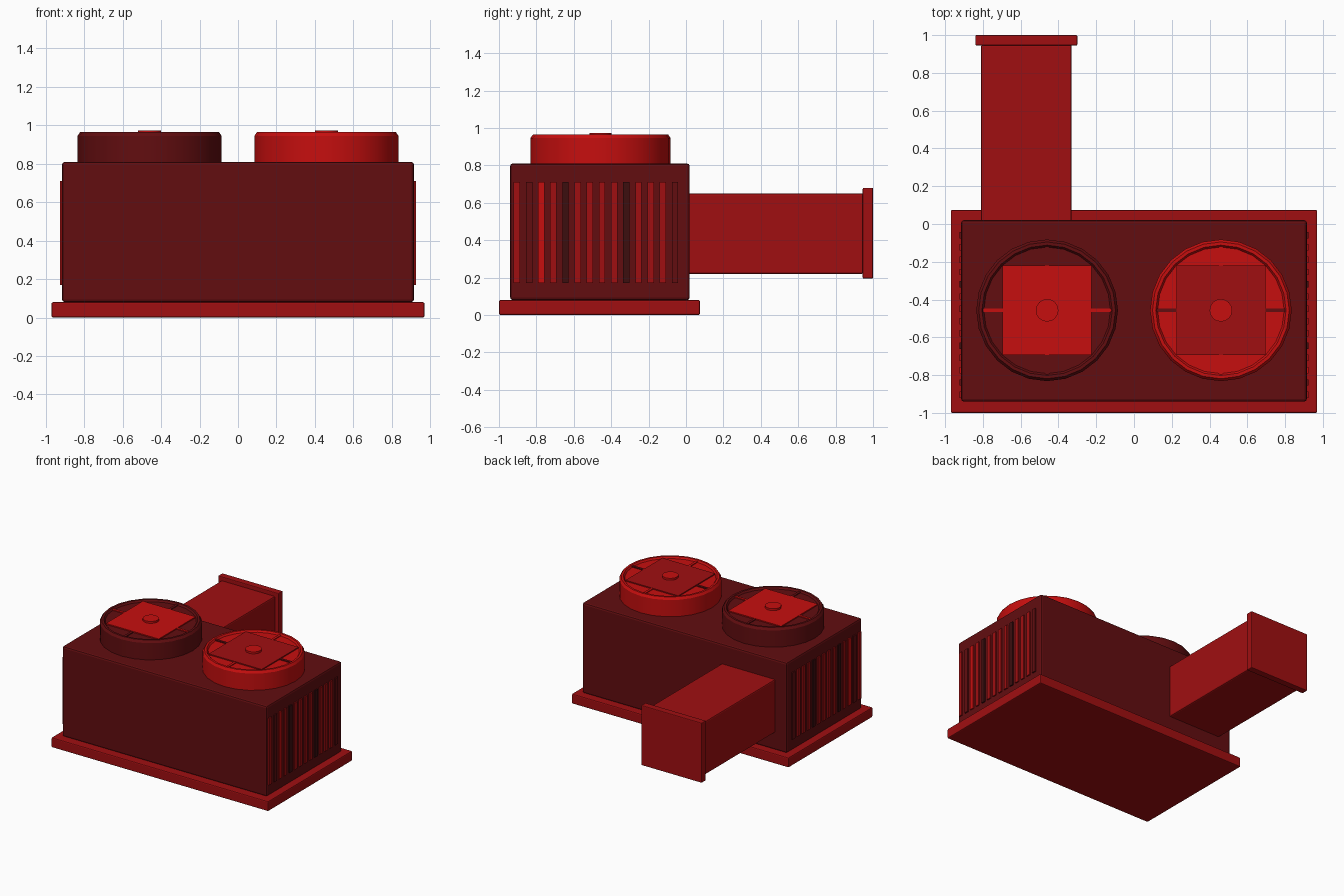
import bpy
import bmesh
import math

cube = bpy.data.objects.get("Cube")
if cube:
    bpy.data.objects.remove(cube, do_unlink=True)


def make_material(name, rgb):
    mat = bpy.data.materials.new(name)
    color = (*rgb, 1.0)
    mat.diffuse_color = color
    mat.use_nodes = True
    mat.node_tree.nodes["Principled BSDF"].inputs["Base Color"].default_value = color
    return mat


MAROON = make_material("maroon", (0.122, 0.004, 0.005))
RED = make_material("red", (0.352, 0.0045, 0.0055))
BRIGHT = make_material("bright red", (0.565, 0.0045, 0.0045))
DEEP = make_material("deep maroon", (0.045, 0.0044, 0.0048))


def finish(name, bm, mat, bevel=0.0):
    mesh = bpy.data.meshes.new(name)
    bmesh.ops.recalc_face_normals(bm, faces=bm.faces)
    bm.to_mesh(mesh)
    bm.free()
    obj = bpy.data.objects.new(name, mesh)
    bpy.context.collection.objects.link(obj)
    mesh.materials.append(mat)
    if bevel:
        mod = obj.modifiers.new("rounded_edges", 'BEVEL')
        mod.width = bevel
        mod.segments = 2
    return obj


def box(name, low, high, mat, bevel=0.0):
    """Box between two opposite corners."""
    bm = bmesh.new()
    bmesh.ops.create_cube(bm, size=1.0)
    for v in bm.verts:
        v.co = [(a + b) / 2 + c * (b - a) for a, b, c in zip(low, high, v.co)]
    return finish(name, bm, mat, bevel)


def lathe(name, center, profile, sides, mat):
    """Spin a (radius, height) profile around a vertical axis."""
    bm = bmesh.new()
    verts = [bm.verts.new((r, 0, z)) for r, z in profile]
    edges = [bm.edges.new(pair) for pair in zip(verts, verts[1:])]
    bmesh.ops.spin(bm, geom=verts + edges, cent=(0, 0, 0), axis=(0, 0, 1),
                   angle=math.tau, steps=sides)
    bmesh.ops.remove_doubles(bm, verts=bm.verts, dist=0.0005)
    obj = finish(name, bm, mat)
    obj.location = (*center, 0)
    bpy.ops.object.select_all(action='DESELECT')
    obj.select_set(True)
    bpy.context.view_layer.objects.active = obj
    bpy.ops.object.shade_smooth_by_angle(angle=math.radians(30))
    return obj


# Plinth and main housing
box("base_slab", (-0.97, -1.0, 0), (0.97, 0.075, 0.08), RED, 0.008)
box("housing", (-0.915, -0.94, 0.08), (0.915, 0.02, 0.81), MAROON, 0.014)

# Rear duct and its end flange
box("duct", (-0.81, 0.01, 0.22), (-0.33, 0.95, 0.65), RED, 0.01)
box("duct_flange", (-0.84, 0.945, 0.195), (-0.30, 1.0, 0.68), RED, 0.006)

# Vertical louvre slats on both ends
slat_colors = {0: RED, 1: MAROON, 2: BRIGHT, 4: DEEP, 9: DEEP, 13: MAROON}
for side, label in ((1, "left"), (-1, "right")):
    for i in range(14):
        y = -0.904 + i * 0.065
        x0, x1 = sorted((side * 0.9, side * 0.925))
        box(f"{label}_slat_{i + 1}", (x0, y - 0.017, 0.17), (x1, y + 0.017, 0.71),
            slat_colors.get(i, RED))

# Roof fans: shallow drum, crossed guard bars, square plate and hub
drum = [(0, 0.80), (0.375, 0.80), (0.375, 0.945), (0.362, 0.964),
        (0.345, 0.964), (0.335, 0.95), (0, 0.95)]
hub = [(0, 0.95), (0.06, 0.95), (0.06, 0.974), (0, 0.974)]
fans = (("right", -0.46, MAROON, BRIGHT, MAROON, BRIGHT),
        ("left", 0.46, BRIGHT, MAROON, BRIGHT, RED))
CY, REACH, HALF = -0.457, 0.34, 0.236
for label, cx, shell, cross_bar, long_bar, plate in fans:
    lathe(f"{label}_fan_drum", (cx, CY), drum, 24, shell)
    box(f"{label}_fan_cross_bar", (cx - REACH, CY - 0.01, 0.945),
        (cx + REACH, CY + 0.01, 0.957), cross_bar)
    box(f"{label}_fan_long_bar", (cx - 0.01, CY - REACH, 0.945),
        (cx + 0.01, CY + REACH, 0.956), long_bar)
    box(f"{label}_fan_plate", (cx - HALF, CY - HALF, 0.949),
        (cx + HALF, CY + HALF, 0.9585), plate)
    lathe(f"{label}_fan_hub", (cx, CY), hub, 16, BRIGHT)
